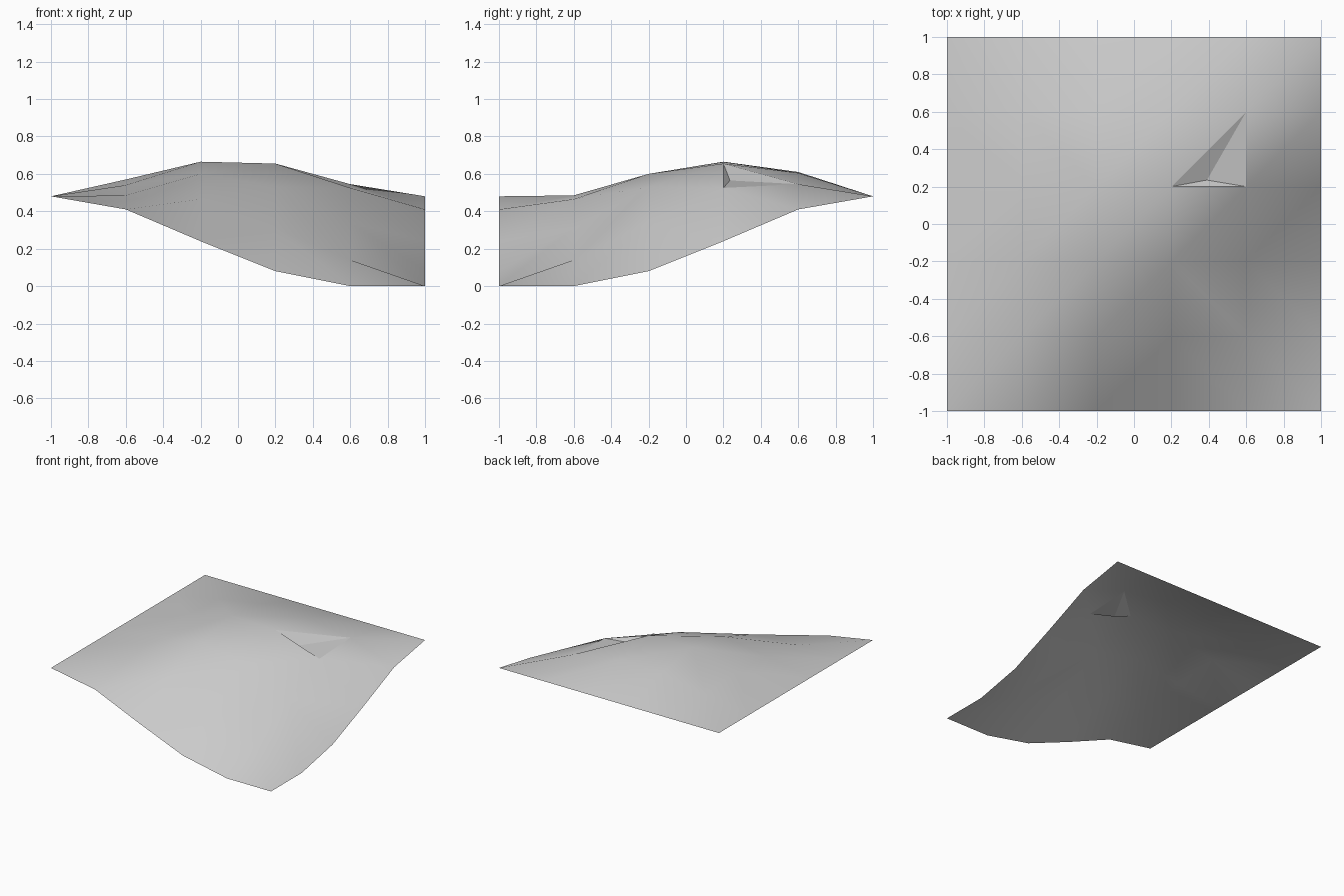
import bpy

cube = bpy.data.objects.get("Cube")
if cube:
    bpy.data.objects.remove(cube, do_unlink=True)

# Plain grey ground
grey = bpy.data.materials.new("ground_grey")
grey.use_nodes = True
colour = (0.6, 0.6, 0.6, 1)
grey.diffuse_color = colour
grey.node_tree.nodes["Principled BSDF"].inputs["Base Color"].default_value = colour

# Heights of the hill, one row per step from front to back
rows = [
    (.48, .41, .24, .08, 0, 0),
    (.48, .485, .465, .31, .14, 0),
    (.48, .54, .60, .53, .34, .08),
    (.48, .57, .665, .655, .525, .24),
    (.48, .54, .61, .605, .545, .41),
    (.48, .48, .48, .48, .48, .48),
]
count = len(rows)
step = 2 / (count - 1)
verts = [(i * step - 1, j * step - 1, z)
         for j, row in enumerate(rows) for i, z in enumerate(row)]

# Small dent on the right shoulder
dent = len(verts)
verts.append((.39, .235, .565))
dent_cell = (3, 3)

# Two triangles per cell, split along the line towards the centre
faces = []
for j in range(count - 1):
    for i in range(count - 1):
        a = j * count + i
        b, c, d = a + 1, a + count + 1, a + count
        if (i, j) == dent_cell:
            faces += [(a, c, d), (a, b, dent), (b, c, dent), (c, a, dent)]
            rim = [{a, b}, {b, c}, {a, c}]
        elif (i - 2) * (j - 2) < 0:
            faces += [(a, b, d), (b, c, d)]
        else:
            faces += [(a, b, c), (a, c, d)]

mesh = bpy.data.meshes.new("hill_terrain")
mesh.from_pydata(verts, [], faces)
mesh.materials.append(grey)
mesh.shade_smooth()

# Crisp edges round the dent
for edge in mesh.edges:
    if set(edge.vertices) in rim or dent in edge.vertices:
        edge.use_edge_sharp = True

hill = bpy.data.objects.new("hill_terrain", mesh)
bpy.context.collection.objects.link(hill)
